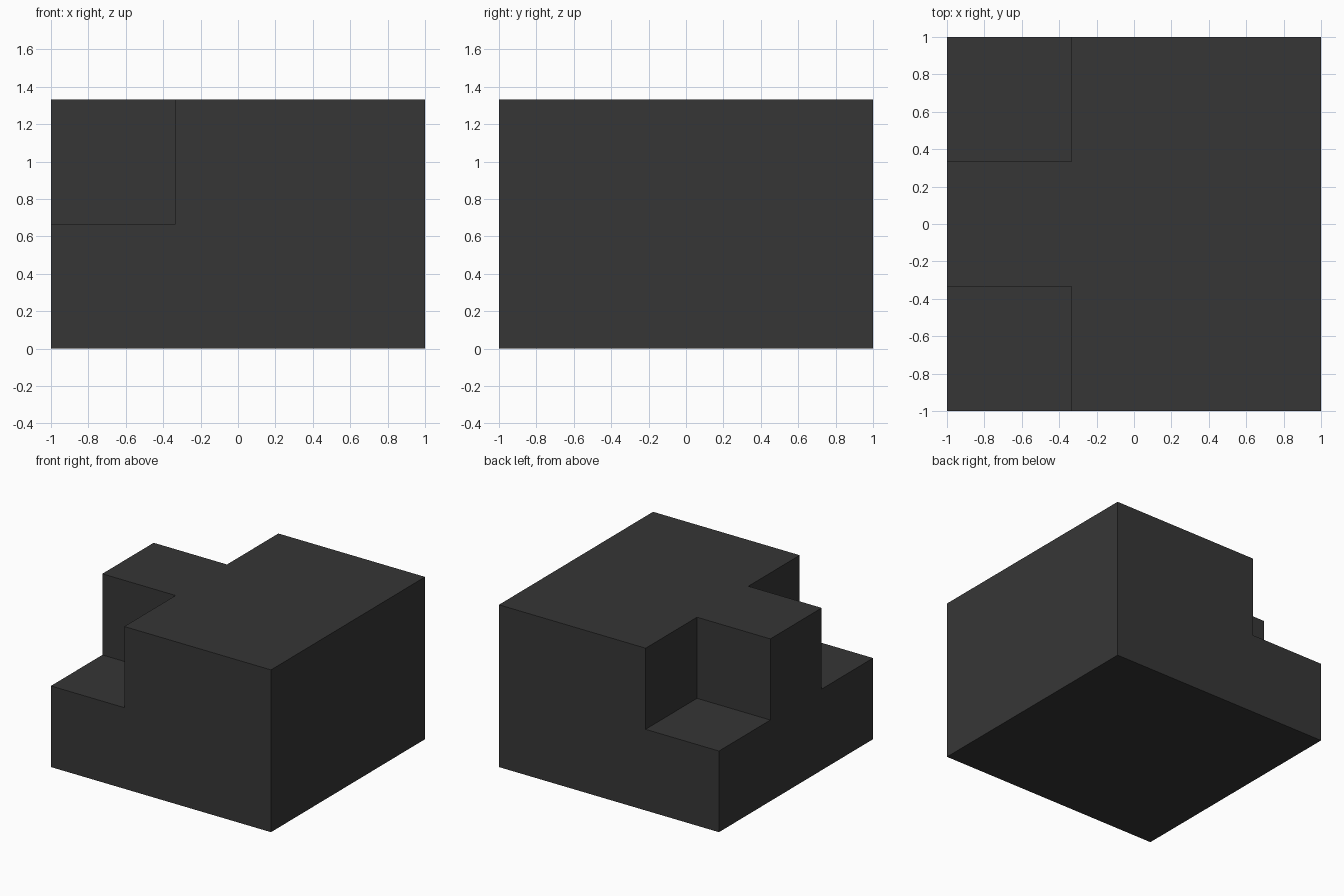
import bpy, bmesh
from mathutils import Vector

if "Cube" in bpy.data.objects:
    bpy.data.objects.remove(bpy.data.objects["Cube"])

U = 2 / 3  # unit cell: the block is 3 x 3 x 2 cells

charcoal = bpy.data.materials.new("charcoal")
charcoal.diffuse_color = (0.037, 0.037, 0.037, 1)
charcoal.use_nodes = True
charcoal.node_tree.nodes["Principled BSDF"].inputs["Base Color"].default_value = charcoal.diffuse_color

# Filled cells: full block minus the two upper left corners
cells = {(x, y, z) for x in range(3) for y in range(3) for z in range(2)}
cells -= {(0, 0, 1), (0, 2, 1)}

bm = bmesh.new()


def add_face(cell, axis, side):
    """Add the outer quad of a cell on the given axis and side."""
    a, b = (axis + 1) % 3, (axis + 2) % 3
    corners = []
    for i, j in ((0, 0), (1, 0), (1, 1), (0, 1)):
        p = list(cell)
        p[axis] += side
        p[a] += i
        p[b] += j
        corners.append(bm.verts.new(Vector(p) * U - Vector((1, 1, 0))))
    bm.faces.new(corners if side else corners[::-1])


# Only faces that touch no other cell
for cell in sorted(cells):
    for axis in range(3):
        for side in (0, 1):
            neighbour = list(cell)
            neighbour[axis] += 2 * side - 1
            if tuple(neighbour) not in cells:
                add_face(cell, axis, side)

# Weld and merge flat regions into single clean faces
bmesh.ops.remove_doubles(bm, verts=bm.verts[:], dist=0.001)
bmesh.ops.dissolve_limit(bm, angle_limit=0.01, verts=bm.verts[:], edges=bm.edges[:])
bmesh.ops.recalc_face_normals(bm, faces=bm.faces[:])

mesh = bpy.data.meshes.new("notched_block")
bm.to_mesh(mesh)
bm.free()
mesh.materials.append(charcoal)
block = bpy.data.objects.new("notched_block", mesh)
bpy.context.collection.objects.link(block)
